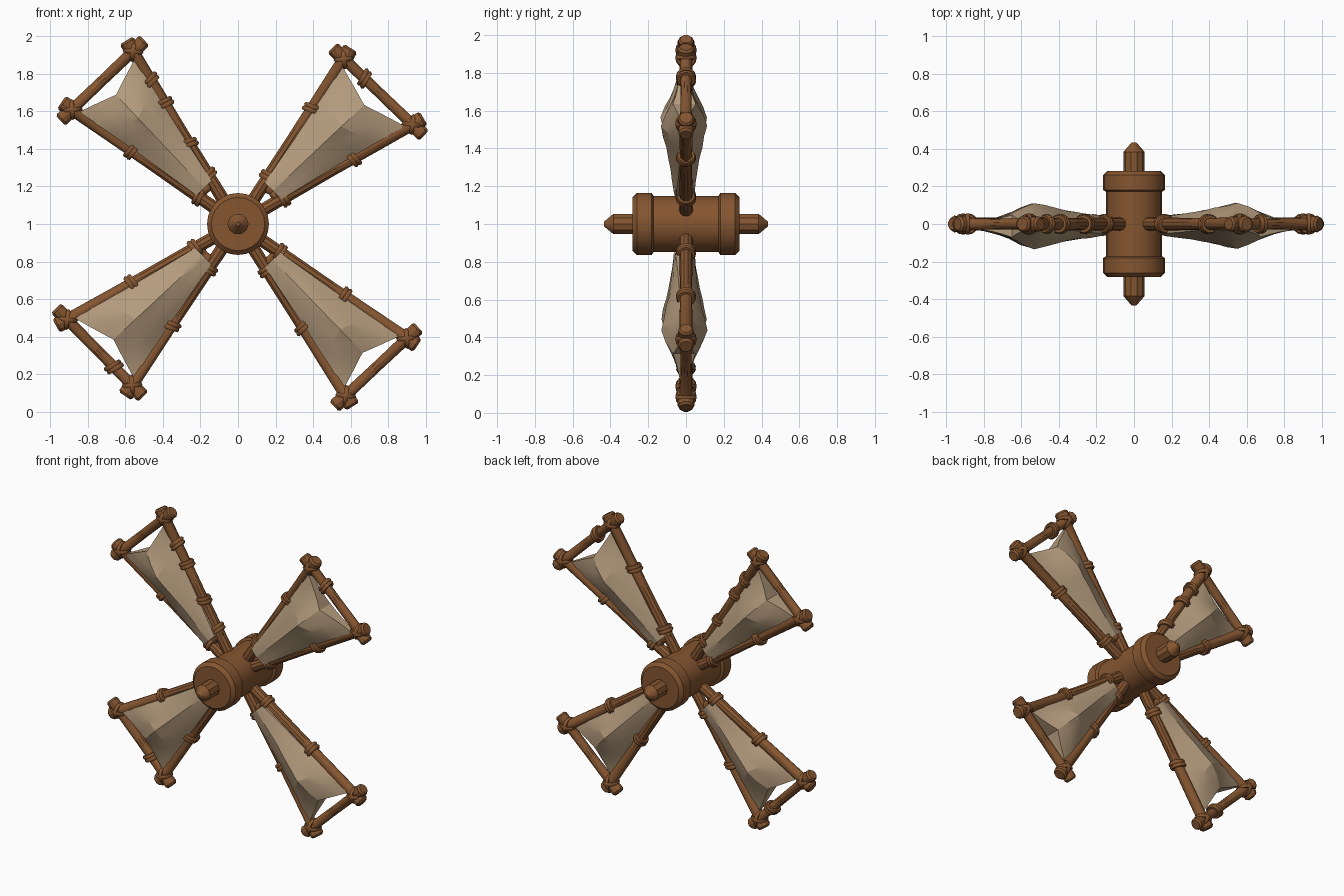
import bpy, bmesh, math, random
from mathutils import Vector, Matrix

random.seed(4)
if "Cube" in bpy.data.objects:
    bpy.data.objects.remove(bpy.data.objects["Cube"])


def material(name, rgb):
    m = bpy.data.materials.new(name)
    m.use_nodes = True
    m.diffuse_color = (*rgb, 1)
    m.node_tree.nodes["Principled BSDF"].inputs["Base Color"].default_value = (*rgb, 1)
    return m


WOOD = material("brown wood", (0.235, 0.092, 0.03))
CLOTH = material("tan canvas", (0.46, 0.33, 0.205))


def finish(bm, name, mat, angle=35):
    bmesh.ops.recalc_face_normals(bm, faces=bm.faces)
    me = bpy.data.meshes.new(name)
    bm.to_mesh(me)
    bm.free()
    ob = bpy.data.objects.new(name, me)
    bpy.context.collection.objects.link(ob)
    me.materials.append(mat)
    bpy.ops.object.select_all(action="DESELECT")
    ob.select_set(True)
    bpy.context.view_layer.objects.active = ob
    bpy.ops.object.shade_smooth_by_angle(angle=math.radians(angle))
    return ob


def frame(origin, direction):
    """Matrix whose z axis follows direction."""
    return Matrix.Translation(origin) @ direction.to_track_quat("Z", "Y").to_matrix().to_4x4()


def lathe(bm, profile, mtx, sides):
    """Closed turned solid from (distance, radius) pairs."""
    rings = []
    for d, r in profile:
        rings.append([bm.verts.new(mtx @ Vector((r * math.cos(a), r * math.sin(a), d)))
                      for a in (2 * math.pi * i / sides for i in range(sides))])
    for p, q in zip(rings, rings[1:]):
        for i in range(sides):
            j = (i + 1) % sides
            bm.faces.new((p[i], p[j], q[j], q[i]))
    bm.faces.new(rings[0])
    bm.faces.new(rings[-1])


def ring(bm, centre, axis, major, minor, sides=14, tube=6):
    """Rope loop around an axis."""
    mtx = frame(centre, axis)
    loops = []
    for i in range(sides):
        a = 2 * math.pi * i / sides
        loop = []
        for j in range(tube):
            b = 2 * math.pi * j / tube
            r = major + minor * math.cos(b)
            loop.append(bm.verts.new(mtx @ Vector((r * math.cos(a), r * math.sin(a), minor * math.sin(b)))))
        loops.append(loop)
    for i in range(sides):
        p, q = loops[i], loops[(i + 1) % sides]
        for j in range(tube):
            k = (j + 1) % tube
            bm.faces.new((p[j], p[k], q[k], q[j]))


def pole(bm, start, end, radius, both_ends=False):
    """Round pole with a thick chamfered end."""
    n = (end - start).length
    r = radius
    tail = [(n - 0.09, r), (n - 0.07, r * 1.25), (n - 0.012, r * 1.3), (n, r)]
    head = [(n - d, q) for d, q in reversed(tail)] if both_ends else [(0, r * 1.1)]
    lathe(bm, head + [(n * 0.5, r * 0.95)] + tail, frame(start, end - start), 10)


def at(x, z):
    return Vector((x, 0, z + 1))


HUB = at(0, 0)
Y = Vector((0, 1, 0))

# Hub drum, end caps and pointed axle
for name, half, sides in (
        ("hub_drum", [(0.19, 0.148)], 24),
        ("axle", [(0.385, 0.056), (0.435, 0.012)], 10)):
    bm = bmesh.new()
    lathe(bm, [(-d, r) for d, r in reversed(half)] + half, frame(HUB, Y), sides)
    finish(bm, name, WOOD)
for name, s in (("front_cap", -1), ("back_cap", 1)):
    bm = bmesh.new()
    lathe(bm, [(0.172, 0.15), (0.182, 0.165), (0.26, 0.165), (0.282, 0.142)],
          frame(HUB, Y * s), 24)
    finish(bm, name, WOOD)


def bulge(t):
    """Half thickness of the sail at a fraction of the spar length."""
    keys = [(0.2, 0.052), (0.45, 0.075), (0.77, 0.128), (0.98, 0.018)]
    for (a, p), (b, q) in zip(keys, keys[1:]):
        if t <= b:
            return p + (q - p) * (t - a) / (b - a)
    return keys[-1][1]


def sail(name, a, b):
    bm = bmesh.new()
    rows, cols = 8, 8
    sheets = []
    for side in (-1, 1):
        grid = []
        for i in range(rows + 1):
            line = []
            for j in range(cols + 1):
                v = j / cols
                mid = 1 - abs(2 * v - 1)
                t = 0.25 + (0.72 - 0.07 * mid) * i / rows
                pinch = 0.035 * math.sin(math.pi * i / rows)
                p = HUB + (a.lerp(b, pinch + v * (1 - 2 * pinch)) - HUB) * t
                edge = 0.016 + 0.03 * (1 - i / rows) ** 2
                h = edge + max(0, bulge(t) - edge) * mid ** 0.85
                h *= random.uniform(0.96, 1.03)
                line.append(bm.verts.new(p + Y * (side * h - 0.01)))
            grid.append(line)
        for i in range(rows):
            for j in range(cols):
                bm.faces.new((grid[i][j], grid[i][j + 1], grid[i + 1][j + 1], grid[i + 1][j]))
        rim = (grid[0] + [g[-1] for g in grid[1:]] + grid[-1][-2::-1]
               + [g[0] for g in grid[-2:0:-1]])
        sheets.append(rim)
    f, k = sheets
    for i in range(len(f)):
        j = (i + 1) % len(f)
        bm.faces.new((f[i], f[j], k[j], k[i]))
    finish(bm, name, CLOTH, 20)


# Each blade: upright-most corner, outer corner, rope places on both spars and the crossbar
BLADES = {
    "upper_left": (at(0.565, 0.88), at(0.93, 0.53), (0.29, 0.7), (0.26, 0.66), (0.3,)),
    "upper_right": (at(-0.56, 0.92), at(-0.885, 0.61), (0.28, 0.47, 0.7, 0.83), (0.24, 0.64), ()),
    "lower_right": (at(-0.565, -0.86), at(-0.91, -0.51), (0.28, 0.63), (0.25, 0.62), (0.28,)),
    "lower_left": (at(0.575, -0.915), at(0.9, -0.61), (0.27, 0.6), (0.25, 0.63), ()),
}

for name, (a, b, ropes_a, ropes_b, ropes_c) in BLADES.items():
    along = (b - a).normalized()
    ends = (a - along * 0.085, b + along * 0.085)

    # Spars and outer crossbar, plus the thin inner brace
    bm = bmesh.new()
    for c in (a, b):
        pole(bm, HUB, c + (c - HUB).normalized() * 0.068, 0.034)
    pole(bm, ends[0], ends[1], 0.031, True)
    pole(bm, HUB.lerp(a, 0.24) - along * 0.03, HUB.lerp(b, 0.24) + along * 0.03, 0.02, True)
    finish(bm, name + "_frame", WOOD)

    # Rope wraps and crossed corner lashings
    bm = bmesh.new()
    for start, end, places in ((HUB, a, ropes_a), (HUB, b, ropes_b), (a, b, ropes_c)):
        axis = (end - start).normalized()
        for t in places:
            tilt = Matrix.Rotation(random.uniform(-0.3, 0.3), 3, "Y") @ axis
            for s in (-0.011, 0.011):
                ring(bm, start.lerp(end, t) + axis * s, tilt, 0.039, 0.014)
    for c in (a, b):
        out = (c - HUB).normalized()
        for axis in (out + along, out - along):
            ring(bm, c, axis.normalized(), 0.044, 0.013)
    finish(bm, name + "_ropes", WOOD, 60)

    sail(name + "_sail", a, b)
